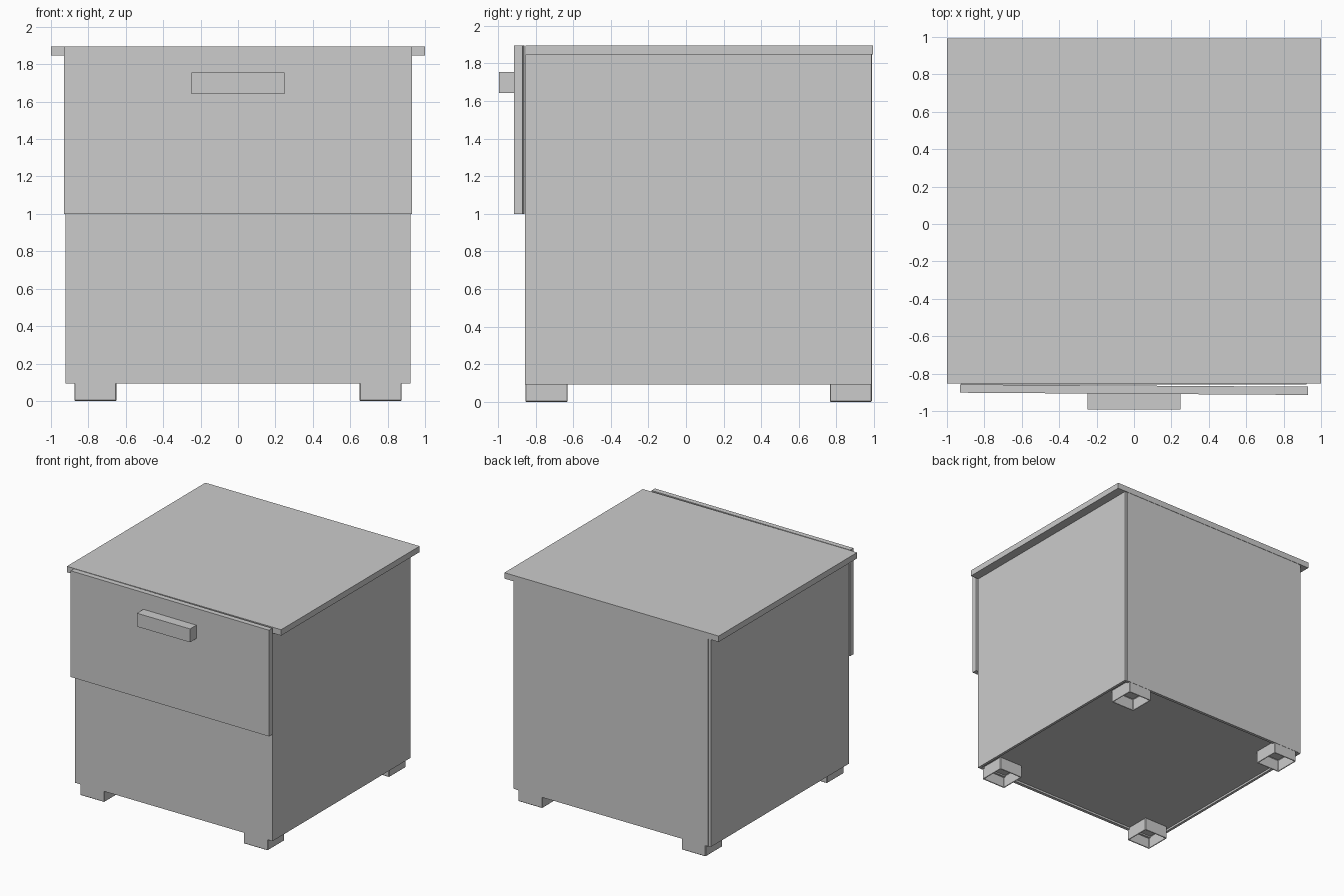
import bpy
import bmesh
from mathutils import Matrix, Vector

cube = bpy.data.objects.get("Cube")
if cube:
    bpy.data.objects.remove(cube, do_unlink=True)

gray = bpy.data.materials.new("light gray")
gray.use_nodes = True
COLOR = (0.6, 0.6, 0.6, 1)
gray.diffuse_color = COLOR
gray.node_tree.nodes["Principled BSDF"].inputs["Base Color"].default_value = COLOR


def box(name, x, y, z, open_bottom=False):
    """Box spanning the given (low, high) ranges, with its origin in the middle."""
    size = Vector([r[1] - r[0] for r in (x, y, z)])
    bm = bmesh.new()
    bmesh.ops.create_cube(bm, size=1, matrix=Matrix.Diagonal(size).to_4x4())
    if open_bottom:
        bm.normal_update()
        bottom = [f for f in bm.faces if f.normal.z < -0.9]
        bmesh.ops.delete(bm, geom=bottom, context='FACES_ONLY')
    mesh = bpy.data.meshes.new(name)
    bm.to_mesh(mesh)
    bm.free()
    mesh.materials.append(gray)
    obj = bpy.data.objects.new(name, mesh)
    obj.location = [(r[0] + r[1]) / 2 for r in (x, y, z)]
    bpy.context.collection.objects.link(obj)
    return obj


# Cabinet carcass
FRONT, BACK = -0.857, 0.99
BASE, LID = 0.093, 1.846
box("front_panel", (-0.9, 0.9), (FRONT, -0.83), (BASE, LID))
box("back_panel", (-0.9, 0.9), (0.965, BACK), (BASE, LID))
box("floor_panel", (-0.9, 0.9), (-0.83, 0.965), (0.11, 0.13))
box("top", (-1, 1), (-0.853, 0.993), (LID, 1.896))

# Drawer front sits very slightly askew
drawer = box("drawer_front", (-0.93, 0.93), (-0.908, -0.864), (1.0, 1.896))
drawer.rotation_euler.z = -0.0065
box("drawer_handle", (-0.248, 0.248), (-0.993, -0.9), (1.642, 1.755))

# Side panels and hollow feet
for side, s in (("left", 1), ("right", -1)):
    box(side + "_panel", sorted((s * 0.9, s * 0.922)), (FRONT, 0.985), (BASE, LID))
    for end, y in (("front", (-0.854, -0.63)), ("back", (0.765, 0.988))):
        foot = box(f"{end}_{side}_foot", sorted((s * 0.65, s * 0.875)), y,
                   (0, 0.112), open_bottom=True)
        wall = foot.modifiers.new("wall", 'SOLIDIFY')
        wall.thickness = 0.012
        wall.offset = -1
        edge = foot.modifiers.new("edge", 'BEVEL')
        edge.width = 0.004
        edge.segments = 1
